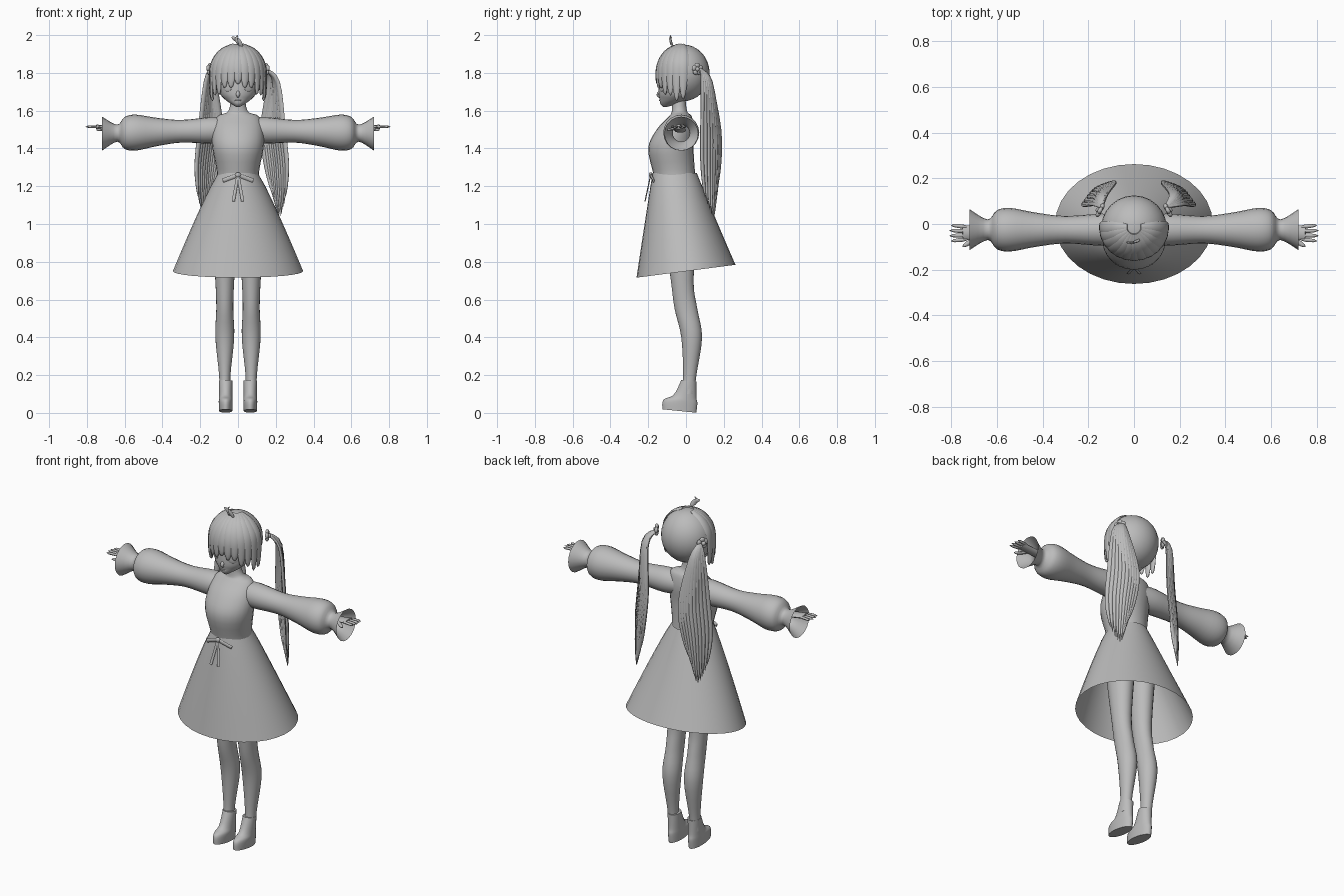
import bpy, bmesh, math
from mathutils import Vector, Matrix

cube = bpy.data.objects.get("Cube")
if cube:
    bpy.data.objects.remove(cube)

X, Y, Z = Matrix.Identity(3)
SIDES = (("left", 1), ("right", -1))

shade = (.5, .5, .5, 1)
grey = bpy.data.materials.new("plain_grey")
grey.use_nodes = True
grey.diffuse_color = shade
grey.node_tree.nodes["Principled BSDF"].inputs["Base Color"].default_value = shade


def finish(name, bm):
    """Turn a bmesh into a smooth shaded object with sharp edges kept."""
    bmesh.ops.recalc_face_normals(bm, faces=bm.faces[:])
    mesh = bpy.data.meshes.new(name)
    bm.to_mesh(mesh)
    bm.free()
    mesh.materials.append(grey)
    for face in mesh.polygons:
        face.use_smooth = True
    mesh.set_sharp_from_angle(angle=math.radians(50))
    bpy.context.collection.objects.link(bpy.data.objects.new(name, mesh))


def smooth_rows(rows, steps=4):
    """Catmull-Rom interpolation through rows of numbers."""
    rows = [Vector(row) for row in rows]
    result = []
    for i, (start, end) in enumerate(zip(rows, rows[1:])):
        leave = (end - rows[max(i - 1, 0)]) / 2
        arrive = (rows[min(i + 2, len(rows) - 1)] - start) / 2
        for k in range(steps):
            t = k / steps
            ease = t * t * (3 - 2 * t)
            result.append(start.lerp(end, ease) + leave * t * (1 - t) ** 2 - arrive * t * t * (1 - t))
    return result + [rows[-1]]


def skin(bm, rings, sides, bottom=True, top=True):
    """Skin elliptical rings, each a centre and two half axes."""
    angles = [math.tau * k / sides for k in range(sides)]
    loops = [[bm.verts.new(centre + wide * math.cos(a) + deep * math.sin(a)) for a in angles]
             for centre, wide, deep in rings]
    for lower, upper in zip(loops, loops[1:]):
        for k in range(sides):
            bm.faces.new((lower[k - 1], lower[k], upper[k], upper[k - 1]))
    if bottom:
        bm.faces.new(loops[0])
    if top:
        bm.faces.new(loops[-1])


def upright(name, rows, x=0, tilt=0):
    """Closed loft up z; rows are height, depth position, half width, half depth."""
    bm = bmesh.new()
    rings = [(Vector((x, y, z)), X * width, (Y + Z * tilt) * depth)
             for z, y, width, depth in smooth_rows(rows)]
    skin(bm, rings, sides=24)
    finish(name, bm)


def ribbon(bm, points, width, thick, facing, taper=True):
    """Flat strand along a path; facing gives the direction its flat side looks."""
    path = smooth_rows(points)
    last = len(path) - 1
    rings = []
    for i, point in enumerate(path):
        tangent = (path[min(i + 1, last)] - path[max(i - 1, 0)]).normalized()
        across = tangent.cross(facing(point)).normalized()
        swell = abs(math.sin(math.pi * (.1 + .9 * i / last))) ** .6 if taper else 1
        half = max(width * swell, .001)
        rings.append((point, across * half, across.cross(tangent) * min(thick, half)))
    skin(bm, rings, sides=8)


def ball(bm, centre, scale, turn=Matrix.Identity(4)):
    place = Matrix.Translation(centre) @ turn @ Matrix.Diagonal(scale).to_4x4()
    return bmesh.ops.create_uvsphere(bm, u_segments=24, v_segments=16, radius=1, matrix=place)


def forward(point):
    return -Y


def upward(point):
    return Z


# Torso from hips to neck
upright("torso", [
    (.95, -.03, .09, .07), (1.1, -.04, .14, .11), (1.25, -.06, .11, .11), (1.4, -.08, .135, .12),
    (1.5, -.055, .135, .1), (1.57, -.03, .11, .06), (1.6, -.035, .05, .04), (1.7, -.04, .035, .035)])

# Flared skirt, open below, with the hem dipping at the front
bm = bmesh.new()
rings = []
for k in range(9):
    t = k / 8
    centre = Vector((0, .06 * (t - 1), 1.27 - .52 * t))
    rings.append((centre, X * (.105 + .24 * t ** .9), (Y + Z * .13 * t) * (.117 + .145 * t)))
skin(bm, rings, sides=32, bottom=False, top=False)
finish("skirt", bm)

# Waist bow
bm = bmesh.new()
knot = Vector((0, -.187, 1.26))
ball(bm, knot, (.014, .01, .014))
for label, s in SIDES:
    loop_end = knot + Vector((s * .08, .015, -.03))
    tail_end = knot + Vector((s * .025, -.03, -.14))
    ribbon(bm, [knot, loop_end], .011, .005, forward, taper=False)
    ribbon(bm, [knot, tail_end], .008, .003, forward, taper=False)
finish("waist_bow", bm)

for label, s in SIDES:
    # Puffed sleeve pinched at the wrist, then a flared open cuff
    bm = bmesh.new()
    profile = [(.05, .06), (.14, .07), (.3, .06), (.43, .075), (.54, .095), (.6, .085), (.64, .045), (.72, .09)]
    rings = [(Vector((s * x, -.025, 1.5 - .03 * x)), Y * radius, Z * radius)
             for x, radius in smooth_rows(profile)]
    skin(bm, rings, sides=20, top=False)
    finish(label + "_sleeve", bm)

    # Hand with four fingers and a thumb
    bm = bmesh.new()
    ribbon(bm, [(s * .6, -.03, 1.495), (s * .75, -.04, 1.515)], .032, .012, upward, taper=False)
    for finger in range(4):
        offset = finger - 1.5
        base = Vector((s * .73, -.04 - .018 * offset, 1.515))
        reach = Vector((s * (.08 - .006 * abs(offset)), -.005 * offset, 0))
        ribbon(bm, [base, base + reach], .009, .007, upward)
    ribbon(bm, [(s * .68, -.05, 1.51), (s * .72, -.08, 1.5), (s * .75, -.1, 1.5)], .011, .008, upward)
    finish(label + "_hand", bm)

    # Leg and shoe
    upright(label + "_leg", [
        (.1, .01, .03, .035), (.2, .02, .03, .035), (.4, .03, .05, .055), (.55, 0, .045, .06),
        (.7, -.02, .05, .06), (1, -.03, .07, .09)], x=s * .07)
    upright(label + "_shoe", [
        (.01, -.035, .035, .09), (.06, -.03, .037, .09), (.09, -.005, .035, .06),
        (.17, .015, .035, .04)], x=s * .065, tilt=-.1)

# Head with a pointed chin
upright("head", [
    (1.62, -.11, .01, .01), (1.635, -.09, .035, .045), (1.66, -.065, .07, .075),
    (1.7, -.045, .1, .1), (1.8, -.02, .12, .115), (1.92, -.02, .06, .06)])


def on_face(x, z):
    return Vector((x, -.035 - .107 * math.sqrt(1 - (x / .115) ** 2), z))


# Nose, mouth, eyes, lashes and brows
bm = bmesh.new()
ribbon(bm, [(0, -.13, 1.71), (0, -.148, 1.685), (0, -.135, 1.67)], .01, .008, forward)
ribbon(bm, [(-.02, -.135, 1.655), (0, -.141, 1.653), (.02, -.135, 1.655)], .003, .003, forward)
for label, s in SIDES:
    ball(bm, on_face(s * .056, 1.728), (.028, .004, .026), Matrix.Rotation(s * .5, 4, "Z"))
    for height in (1.745, 1.775):
        arc = [on_face(s * (.02 + .07 * t), height + .02 * math.sin(3 * t) - .01) for t in (0, .3, .6, 1)]
        ribbon(bm, arc, .004, .004, forward)
finish("face_details", bm)

# Hair cap, cut back in front so that the face stays clear
crown = Vector((0, -.015, 1.8))
bm = bmesh.new()
for vert in ball(bm, crown, (.143, .14, .15))["verts"]:
    if vert.co.z < 1.85:
        vert.co.y = max(vert.co.y, -.12 + .6 * (1.85 - vert.co.z))
finish("hair_cap", bm)


def from_crown(point):
    away = point - crown
    away.z = max(away.z, 0)
    return away.normalized()


# Fringe and side locks draped from the crown
bm = bmesh.new()
for k in range(-6, 7):
    angle = math.radians(15 * k)
    flat = Vector((.145 * math.sin(angle), -.138 * math.cos(angle), 0))
    drop = .06 + .015 * (k % 2) + .08 * math.sin(angle) ** 2
    path = [crown + flat * math.sin(t) + Z * .15 * math.cos(t) for t in (.2, .6, 1, 1.4)]
    path += [crown + flat - Z * drop / 2, crown + flat * .96 - Z * drop]
    ribbon(bm, path, .028, .008, from_crown)
finish("fringe", bm)

# Curled tuft on the crown
bm = bmesh.new()
ribbon(bm, [(.02, -.07, 1.94), (0, -.08, 1.97), (-.035, -.08, 1.99)], .013, .005, forward)
ribbon(bm, [(0, -.08, 1.95), (-.01, -.085, 1.98), (0, -.08, 2)], .006, .004, forward)
finish("hair_tuft", bm)

# Two long tails of fanned strands; the left one swings further out
for label, s in SIDES:
    swing = .04 if s > 0 else 0
    strands = 10
    bm = bmesh.new()
    for k in range(strands):
        f = k / (strands - 1)
        bulge = math.sin(f * math.pi)
        path = [Vector((s * .142, .075, 1.82))]
        for near, spread, back, height in ((.125, .045, .125, 1.75), (.09, .11, .175, 1.5),
                                           (.11, .11, .175, 1.3), (.15, .06, .15, 1.14)):
            path.append(Vector((s * (near + spread * f + swing),
                                back - .8 * spread * f + .02 * bulge, height)))
        path[-1].z -= .1 * bulge
        ribbon(bm, path, .016, .009, lambda point: Vector((s * .6, .8, 0)))
    finish(label + "_hair_tail", bm)

    # Flower tie at the root of the tail
    bm = bmesh.new()
    hub = Vector((s * .148, .06, 1.82))
    turn = Matrix.Rotation(s * .5, 4, "Z")
    ball(bm, hub + X * s * .008, (.012, .012, .012))
    for petal in range(5):
        spin = turn @ Matrix.Rotation(math.tau * petal / 5, 4, "X")
        ball(bm, hub + spin @ (Z * .02), (.01, .016, .013), spin)
    finish(label + "_flower_tie", bm)
